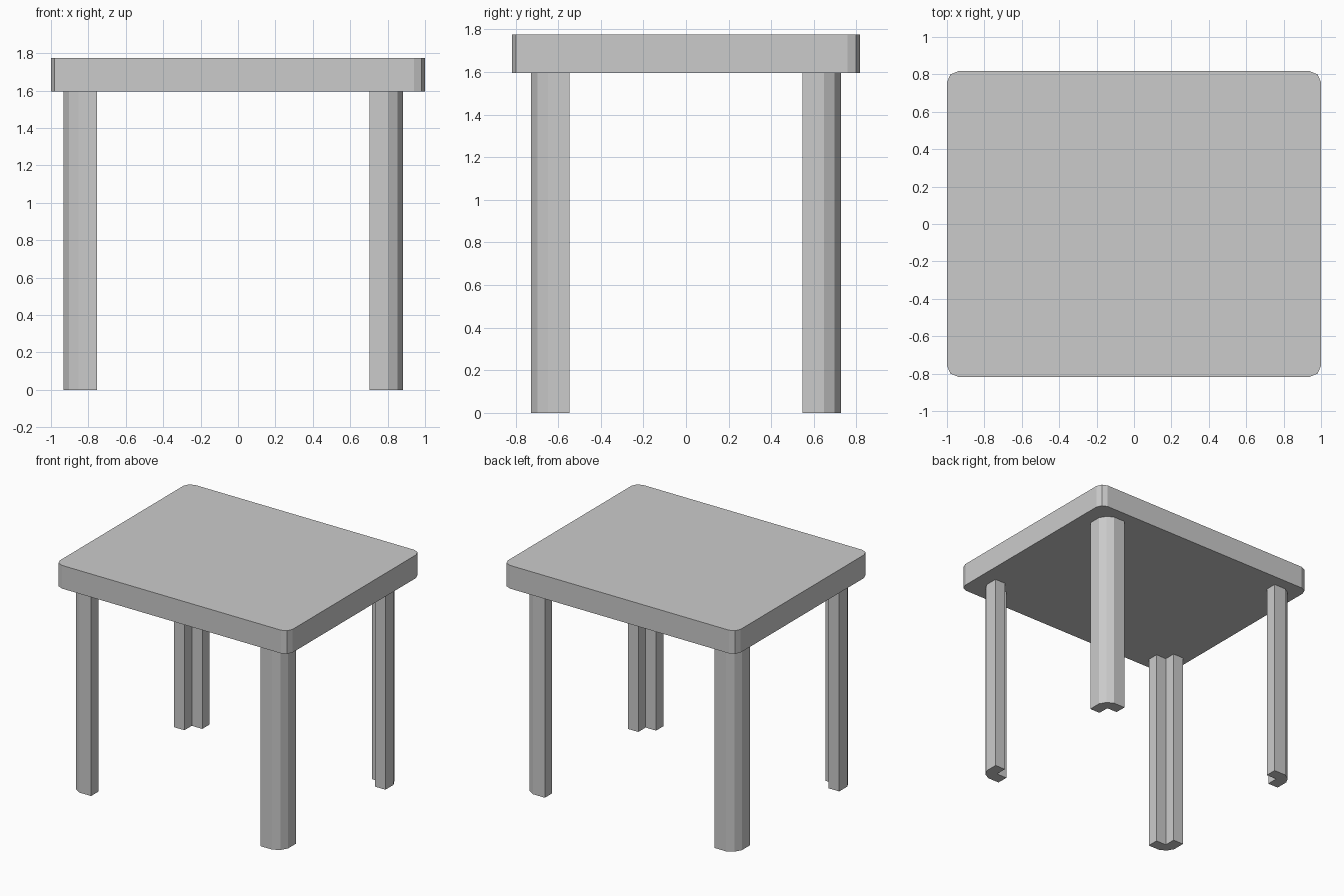
import bpy, bmesh

if "Cube" in bpy.data.objects:
    bpy.data.objects.remove(bpy.data.objects["Cube"])


def prism(name, outline, z0, z1):
    """Extrude a closed outline straight up from z0 to z1."""
    bm = bmesh.new()
    face = bm.faces.new([bm.verts.new((x, y, z0)) for x, y in outline])
    ext = bmesh.ops.extrude_face_region(bm, geom=[face])
    top = [g for g in ext["geom"] if isinstance(g, bmesh.types.BMVert)]
    bmesh.ops.translate(bm, verts=top, vec=(0, 0, z1 - z0))
    bmesh.ops.recalc_face_normals(bm, faces=bm.faces)
    mesh = bpy.data.meshes.new(name)
    bm.to_mesh(mesh)
    bm.free()
    obj = bpy.data.objects.new(name, mesh)
    bpy.context.collection.objects.link(obj)
    return obj


UNDERSIDE, TOP = 1.595, 1.775

# Table top: rectangle with two-facet rounded corners
HX, HY = 1.0, 0.817
corner = [(0.0, 0.06), (0.018, 0.018), (0.06, 0.0)]
outline = []
for sx, sy in ((-1, -1), (1, -1), (1, 1), (-1, 1)):
    pts = [(sx * (HX - a), sy * (HY - b)) for a, b in corner]
    outline += pts if sx * sy > 0 else pts[::-1]
prism("table_top", outline, UNDERSIDE, TOP)

# Legs: L-shaped section, faceted outer corner, notch facing the centre
W, T = 0.18, 0.09
section = [(0, W), (0, 0.08), (0.029, 0.029), (0.08, 0), (W, 0), (W, T), (T, T), (T, W)]
CX, LX, LY = -0.025, 0.908, 0.727
for sx, side in ((-1, "left"), (1, "right")):
    for sy, end in ((-1, "front"), (1, "back")):
        pts = [(CX + sx * (LX - a), sy * (LY - b)) for a, b in section]
        prism(f"{end}_{side}_leg", pts, 0.0, UNDERSIDE)
